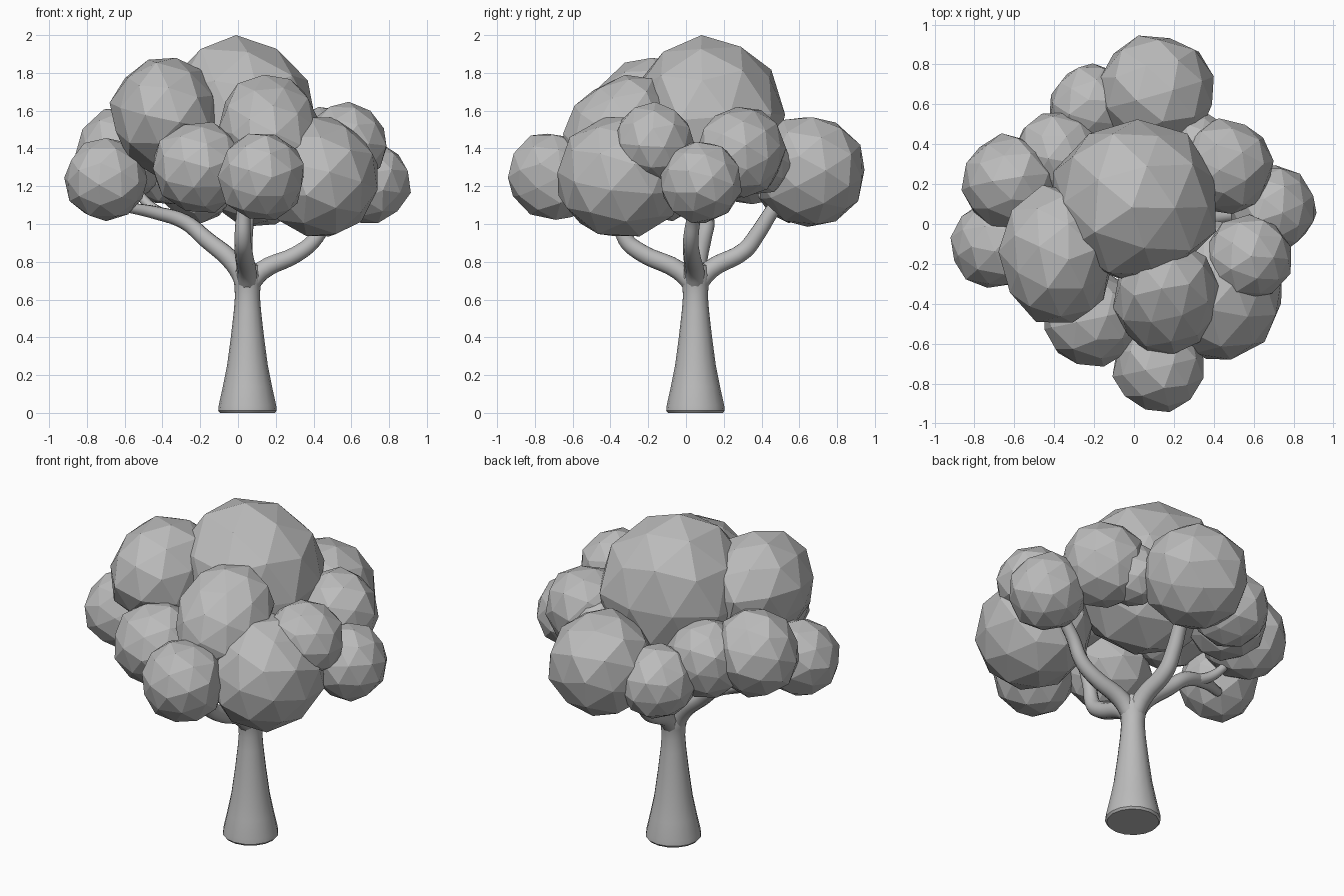
import bpy, bmesh, math, random
from mathutils import Vector, Euler

if "Cube" in bpy.data.objects:
    bpy.data.objects.remove(bpy.data.objects["Cube"])

random.seed(5)
grey = bpy.data.materials.new("plain_grey")
grey.diffuse_color = (0.5, 0.5, 0.5, 1)
grey.use_nodes = True
grey.node_tree.nodes["Principled BSDF"].inputs["Base Color"].default_value = grey.diffuse_color


def add_mesh(name, bm, smooth=False):
    me = bpy.data.meshes.new(name)
    bmesh.ops.recalc_face_normals(bm, faces=bm.faces)
    bm.to_mesh(me)
    bm.free()
    for p in me.polygons:
        p.use_smooth = smooth
    me.materials.append(grey)
    ob = bpy.data.objects.new(name, me)
    bpy.context.collection.objects.link(ob)
    return ob


def leaf_clump(name, centre, half, jitter=0.04, lean=0, upright=False):
    """Faceted, slightly irregular ball fitted to a centre and half sizes."""
    src = bmesh.new()
    bmesh.ops.create_icosphere(src, subdivisions=2, radius=1)
    tilt = 0.08 if upright else 6.28
    rot = Euler([random.uniform(0, a) for a in (tilt, tilt, 6.28)]).to_matrix()
    pts = [rot @ v.co * (1 + random.uniform(-jitter, jitter)) for v in src.verts]
    src.free()
    pts = [p + Vector((0, lean * p.z, 0)) for p in pts]
    lo = [min(p[i] for p in pts) for i in range(3)]
    hi = [max(p[i] for p in pts) for i in range(3)]
    bm = bmesh.new()
    for p in pts:
        bm.verts.new([centre[i] + half[i] * (2 * (p[i] - lo[i]) / (hi[i] - lo[i]) - 1)
                      for i in range(3)])
    bmesh.ops.convex_hull(bm, input=bm.verts)
    loose = [v for v in bm.verts if not v.link_faces]
    bmesh.ops.delete(bm, geom=loose, context='VERTS')
    # Merge nearly flat neighbours into larger facets
    bmesh.ops.dissolve_limit(bm, angle_limit=math.radians(6), verts=bm.verts, edges=bm.edges)
    add_mesh(name, bm)


# Foliage: large crown and the clumps around it
leaf_clump("crown_main", (0.0, 0.115, 1.54), (0.41, 0.41, 0.46), upright=True)
leaf_clump("crown_front_left", (-0.39, -0.15, 1.57), (0.29, 0.345, 0.31))
leaf_clump("leaves_front_upper", (0.16, -0.37, 1.53), (0.265, 0.28, 0.26), lean=0.35)
leaf_clump("leaves_front_right", (0.435, -0.33, 1.25), (0.305, 0.35, 0.315))
clumps = {
    "leaves_front": (0.12, -0.715, 1.25, 0.228),
    "leaves_front_left": (-0.21, -0.475, 1.30, 0.24),
    "leaves_right_upper": (0.57, -0.17, 1.43, 0.217),
    "leaves_right_back": (0.46, 0.29, 1.38, 0.24),
    "leaves_right": (0.70, 0.08, 1.22, 0.215),
    "leaves_back": (0.11, 0.655, 1.275, 0.29),
    "leaves_back_left": (-0.21, 0.59, 1.22, 0.215),
    "leaves_left_back": (-0.62, 0.21, 1.37, 0.245),
    "leaves_left_filler": (-0.38, 0.34, 1.325, 0.22),
    "leaves_left": (-0.70, -0.10, 1.235, 0.22),
    "leaves_back_filler": (0.32, 0.39, 1.33, 0.17),
}
for name, (x, y, z, r) in clumps.items():
    leaf_clump(name, (x, y, z), (r, r, r))

# Trunk: flared profile turned around its axis
profile = [(0, 0), (0.145, 0), (0.155, 0.012), (0.152, 0.04), (0.130, 0.14),
           (0.108, 0.25), (0.088, 0.40), (0.072, 0.54), (0.066, 0.62),
           (0.07, 0.68), (0.08, 0.73), (0.07, 0.78), (0, 0.81)]
bm = bmesh.new()
ring = [bm.verts.new((r, 0, z)) for r, z in profile]
edges = [bm.edges.new(pair) for pair in zip(ring, ring[1:])]
bmesh.ops.spin(bm, geom=ring + edges, cent=(0, 0, 0), axis=(0, 0, 1),
               angle=math.tau, steps=16)
bmesh.ops.remove_doubles(bm, verts=bm.verts, dist=0.0005)
bmesh.ops.translate(bm, verts=bm.verts, vec=(0.05, 0.05, 0))
trunk = add_mesh("trunk", bm, smooth=True)
trunk.data.set_sharp_from_angle(angle=math.radians(45))


def branch(name, points):
    """Tapered round limb through (x, y, z, radius) points."""
    curve = bpy.data.curves.new(name, 'CURVE')
    curve.dimensions = '3D'
    curve.bevel_depth = 1
    curve.bevel_resolution = 3
    curve.use_fill_caps = True
    curve.resolution_u = 5
    sp = curve.splines.new('BEZIER')
    sp.bezier_points.add(len(points) - 1)
    for bp, (x, y, z, r) in zip(sp.bezier_points, points):
        bp.co = (x, y, z)
        bp.radius = r
        bp.handle_left_type = bp.handle_right_type = 'AUTO'
    tmp = bpy.data.objects.new(name + "_path", curve)
    bpy.context.collection.objects.link(tmp)
    bpy.context.view_layer.update()
    dg = bpy.context.evaluated_depsgraph_get()
    bm = bmesh.new()
    me = bpy.data.meshes.new_from_object(tmp.evaluated_get(dg))
    bm.from_mesh(me)
    bpy.data.objects.remove(tmp)
    bpy.data.curves.remove(curve)
    bpy.data.meshes.remove(me)
    bmesh.ops.remove_doubles(bm, verts=bm.verts, dist=0.0005)
    add_mesh(name, bm, smooth=True).data.set_sharp_from_angle(angle=math.radians(50))


# Main limbs reaching into the foliage
root = (0.05, 0.05, 0.67, 0.055)
branch("branch_left", [root, (-0.02, 0.06, 0.79, 0.052), (-0.17, 0.09, 0.92, 0.046),
                       (-0.28, 0.11, 1.01, 0.042), (-0.44, 0.08, 1.06, 0.035),
                       (-0.60, 0.01, 1.09, 0.026)])
branch("branch_left_fork", [(-0.36, 0.10, 1.035, 0.034), (-0.46, 0.13, 1.09, 0.028),
                            (-0.54, 0.16, 1.18, 0.022)])
branch("branch_front", [root, (0.045, -0.04, 0.755, 0.052), (0.03, -0.24, 0.85, 0.048),
                        (0.025, -0.32, 0.92, 0.044), (0.03, -0.35, 1.06, 0.038),
                        (0.06, -0.4, 1.3, 0.032)])
branch("branch_right", [root, (0.13, 0.045, 0.755, 0.052), (0.31, 0.03, 0.84, 0.045),
                        (0.40, 0.025, 0.91, 0.041), (0.48, 0.04, 1.03, 0.037),
                        (0.60, 0.06, 1.15, 0.033)])
branch("branch_back", [root, (0.045, 0.13, 0.76, 0.052), (0.03, 0.31, 0.86, 0.047),
                       (0.035, 0.38, 0.95, 0.044), (0.05, 0.45, 1.06, 0.04),
                       (0.07, 0.52, 1.16, 0.036)])
